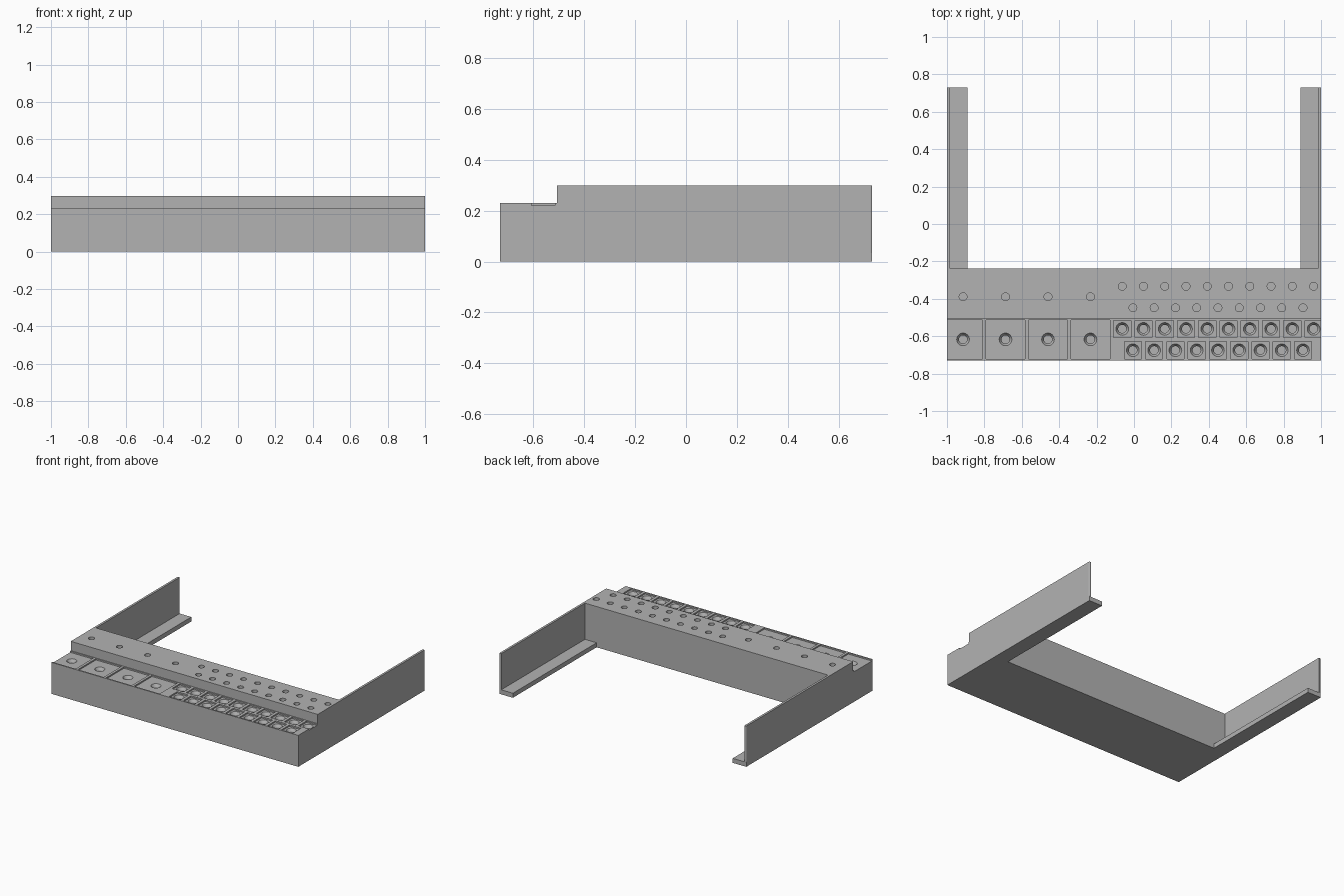
import bpy, bmesh, math
from mathutils import Matrix

cube = bpy.data.objects.get("Cube")
if cube:
    bpy.data.objects.remove(cube)

grey = bpy.data.materials.new("plain grey")
grey.use_nodes = True
COLOUR = (0.45, 0.45, 0.45, 1)
grey.diffuse_color = COLOUR
grey.node_tree.nodes["Principled BSDF"].inputs["Base Color"].default_value = COLOUR

FRONT, STEP, BODY_BACK, BACK = -0.731, -0.506, -0.237, 0.731
DECK, TOP, FLOOR = 0.23, 0.298, 0.22


def finish(bm, name):
    bmesh.ops.recalc_face_normals(bm, faces=bm.faces[:])
    mesh = bpy.data.meshes.new(name)
    bm.to_mesh(mesh)
    bm.free()
    mesh.materials.append(grey)
    ob = bpy.data.objects.new(name, mesh)
    bpy.context.collection.objects.link(ob)
    return ob


def add_box(bm, x0, x1, y0, y1, z0, z1):
    size = Matrix.Diagonal((x1 - x0, y1 - y0, z1 - z0, 1))
    place = Matrix.Translation(((x0 + x1) / 2, (y0 + y1) / 2, (z0 + z1) / 2))
    bmesh.ops.create_cube(bm, size=1, matrix=place @ size)


def add_lathe(bm, x, y, profile, sides=24):
    """Closed solid turned from (radius, height) points, lowest first."""
    rings = []
    for r, z in profile:
        rings.append([bm.verts.new((x + r * math.cos(math.tau * i / sides),
                                    y + r * math.sin(math.tau * i / sides), z))
                      for i in range(sides)])
    for low, high in zip(rings, rings[1:]):
        for i in range(sides):
            j = (i + 1) % sides
            bm.faces.new((low[i], low[j], high[j], high[i]))
    bm.faces.new(rings[0])
    bm.faces.new(rings[-1])


def cut(target, cutter):
    mod = target.modifiers.new("cut", "BOOLEAN")
    mod.operation = "DIFFERENCE"
    mod.solver = "EXACT"
    mod.object = cutter
    bpy.context.view_layer.objects.active = target
    bpy.ops.object.modifier_apply(modifier=mod.name)
    bpy.data.objects.remove(cutter)


# Stepped body, extruded along x
bm = bmesh.new()
outline = [(FRONT, 0), (BODY_BACK, 0), (BODY_BACK, TOP), (STEP, TOP), (STEP, DECK), (FRONT, DECK)]
face = bm.faces.new([bm.verts.new((-1, y, z)) for y, z in outline])
swept = bmesh.ops.extrude_face_region(bm, geom=[face])["geom"]
bmesh.ops.translate(bm, vec=(2, 0, 0), verts=[v for v in swept if isinstance(v, bmesh.types.BMVert)])
body = finish(bm, "stepped_body")

# Rows of stations: first x, pitch, count, pocket y, half width, rear hole y
rows = [(-0.914, 0.227, 4, -0.617, 0.104, -0.389),
        (-0.063, 0.1137, 10, -0.561, 0.046, -0.333),
        (-0.006, 0.1137, 9, -0.675, 0.046, -0.448)]
pockets, holes = bmesh.new(), bmesh.new()
for start, pitch, count, y, half, rear_y in rows:
    for i in range(count):
        x = start + pitch * i
        add_box(pockets, x - half, x + half, y - half, y + half, FLOOR, 0.25)
        # Countersunk bore in the pocket, plain bore in the raised ledge
        add_lathe(holes, x, y, [(0.022, 0.15), (0.022, 0.2), (0.034, FLOOR), (0.034, 0.24)])
        add_lathe(holes, x, rear_y, [(0.021, 0.2), (0.021, 0.32)])
cut(body, finish(pockets, "pocket_cutter"))
cut(body, finish(holes, "hole_cutter"))

# Side arms: foot flange and thin upright wall with a softened rear end
for name, side in (("left", 1), ("right", -1)):
    bm = bmesh.new()
    add_box(bm, *sorted((side * 0.89, side)), BODY_BACK, BACK, 0, 0.033)
    finish(bm, name + "_arm_flange")
    bm = bmesh.new()
    add_box(bm, *sorted((side * 0.984, side)), BODY_BACK, BACK, 0.033, TOP)
    ends = [e for e in bm.edges if all(v.co.y > 0 and abs(v.co.x) > 0.99 for v in e.verts)]
    bmesh.ops.bevel(bm, geom=ends, offset=0.006, segments=3, profile=0.5, affect="EDGES")
    finish(bm, name + "_arm_wall")

# Smooth the bores while keeping every edge sharp
bpy.ops.object.select_all(action="DESELECT")
body.select_set(True)
bpy.context.view_layer.objects.active = body
bpy.ops.object.shade_smooth_by_angle(angle=math.radians(30))
